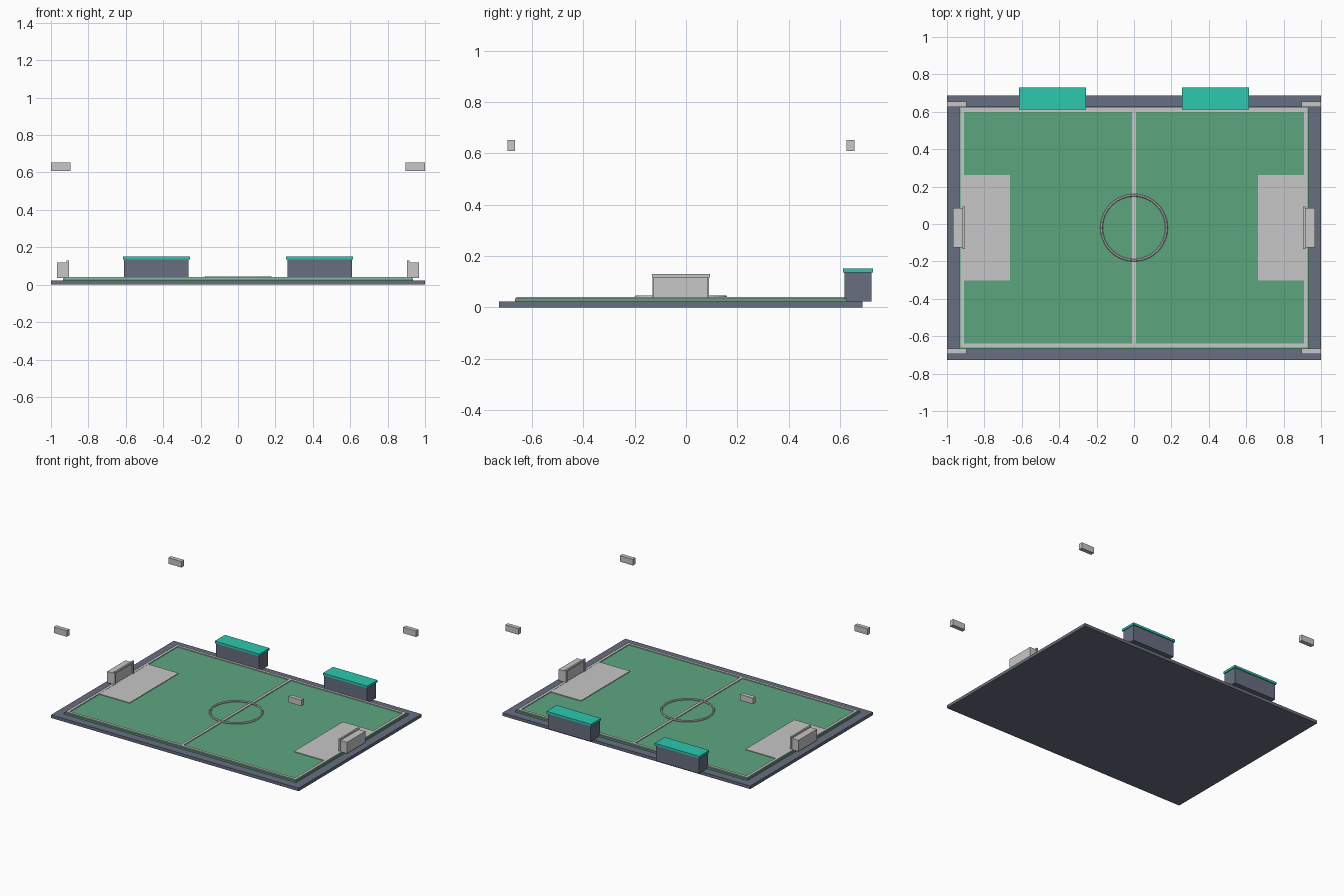
import bpy
import bmesh
import math
from mathutils import Vector

if "Cube" in bpy.data.objects:
    bpy.data.objects.remove(bpy.data.objects["Cube"], do_unlink=True)


def material(name, rgb):
    m = bpy.data.materials.new(name)
    m.use_nodes = True
    m.diffuse_color = (*rgb, 1)
    m.node_tree.nodes["Principled BSDF"].inputs["Base Color"].default_value = (*rgb, 1)
    return m


SLATE = material("slate grey", (0.135, 0.156, 0.216))
GREEN = material("grass green", (0.107, 0.381, 0.212))
WHITE = material("pale grey", (0.57, 0.57, 0.58))
TEAL = material("teal", (0.027, 0.578, 0.429))
MID = -0.02  # y of the pitch centre


def finish(name, bm, mat):
    mesh = bpy.data.meshes.new(name)
    bm.to_mesh(mesh)
    bm.free()
    mesh.materials.append(mat)
    ob = bpy.data.objects.new(name, mesh)
    bpy.context.collection.objects.link(ob)
    return ob


def box(name, mat, x, y, z):
    """Box from (min, max) ranges; either order works."""
    bm = bmesh.new()
    bmesh.ops.create_cube(bm, size=1)
    for v in bm.verts:
        v.co = Vector([(r[0] + r[1]) / 2 + c * abs(r[1] - r[0])
                       for r, c in zip((x, y, z), v.co)])
    return finish(name, bm, mat)


def around(half):
    return (MID - half, MID + half)


# Ground slab and grass
box("ground_slab", SLATE, (-1, 1), around(0.708), (0, 0.022))
box("grass_pitch", GREEN, (-0.936, 0.936), around(0.647), (0.022, 0.034))

# Painted lines
LINE = (0.034, 0.04)
box("halfway_line", WHITE, (-0.01, 0.01), around(0.63), LINE)
for side, word in ((1, "left"), (-1, "right")):
    box(word + "_goal_line", WHITE, (side * 0.908, side * 0.928), around(0.64), LINE)
    box(word + "_penalty_area", WHITE, (side * 0.663, side * 0.915),
        around(0.283), (0.034, 0.039))
for side, word in ((1, "back"), (-1, "front")):
    y = MID + side * 0.63
    box(word + "_touch_line", WHITE, (-0.928, 0.928), (y - 0.01, y + 0.01), LINE)

# Centre circle: a thin ring, bevelled curve turned to mesh
bpy.ops.mesh.primitive_torus_add(major_radius=0.174, minor_radius=0.007,
                                 major_segments=32, minor_segments=6,
                                 location=(0, MID, 0.039))
ring = bpy.context.object
ring.name = "centre_circle"
ring.data.materials.append(WHITE)

# Goals: solid net block behind two posts and a crossbar
for side, word in ((1, "left"), (-1, "right")):
    box(word + "_goal_net", WHITE, (side * 0.912, side * 0.968),
        around(0.106), (0.036, 0.118))
    bar = (side * 0.904, side * 0.916)
    box(word + "_goal_crossbar", WHITE, bar, around(0.113), (0.116, 0.129))
    for end, tag in ((1, "back"), (-1, "front")):
        y = MID + end * 0.104
        box(word + "_goal_" + tag + "_post", WHITE, bar,
            (y - 0.006, y + 0.006), (0.034, 0.118))

# Dugouts along the back edge
for side, word in ((1, "left"), (-1, "right")):
    box(word + "_dugout", SLATE, (side * 0.264, side * 0.61), (0.617, 0.722), (0.022, 0.136))
    box(word + "_dugout_roof", TEAL, (side * 0.257, side * 0.616),
        (0.612, 0.729), (0.136, 0.152))

# Floating floodlights over the corners
for side, word in ((1, "left"), (-1, "right")):
    for end, tag in ((1, "back"), (-1, "front")):
        y = MID + end * 0.661
        box(tag + "_" + word + "_floodlight", WHITE, (side * 0.895, side * 1.0),
            (y - 0.015, y + 0.015), (0.608, 0.652))
